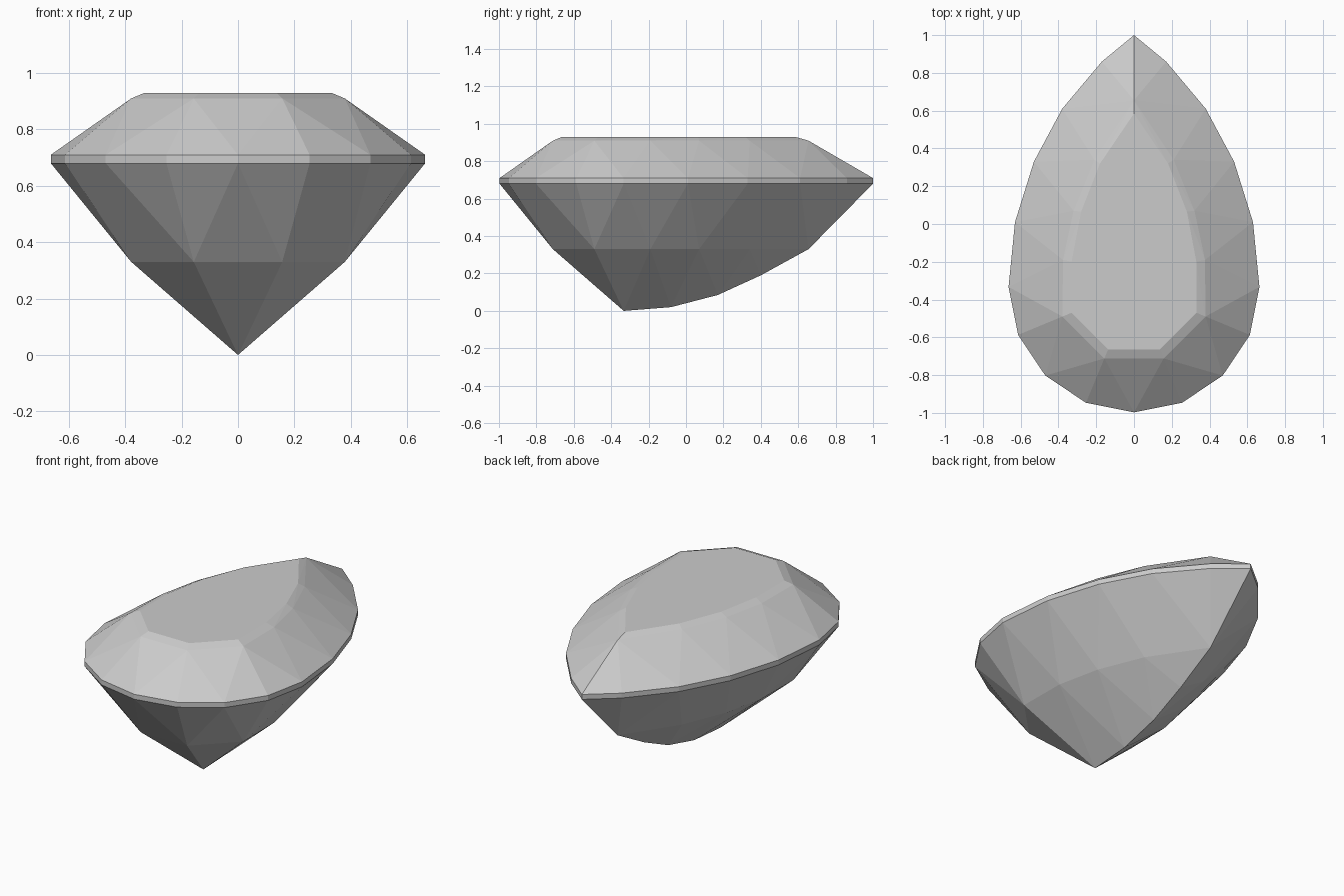
import bpy, bmesh, math

cube = bpy.data.objects.get("Cube")
if cube:
    bpy.data.objects.remove(cube, do_unlink=True)

CENTRE_Y = -0.333


def arc(radius, degrees):
    """Points of the round front end, measured from the front towards +x."""
    return [(radius * math.sin(math.radians(a)),
             CENTRE_Y - radius * math.cos(math.radians(a))) for a in degrees]


def level(outline, z):
    """Place a half outline at height z and mirror it across x = 0."""
    return [(s * x, y, z) for x, y in outline
            for s in ((1, -1) if x > 0.001 else (1,))]


# Half outlines: round front, then the tapering back
girdle = arc(0.664, (0, 22.5, 45, 67.5, 90)) + [
    (0.63, 0.01), (0.53, 0.33), (0.38, 0.61), (0.17, 0.86), (0, 1)]
facet_ring = arc(0.41, (22.5, 67.5)) + [
    (0.376, -0.19), (0.32, 0.07), (0.21, 0.34), (0, 0.655)]
table = arc(0.358, (22.5, 67.5)) + [
    (0.33, -0.2), (0.28, 0.065), (0.18, 0.32), (0, 0.585)]
keel = [(CENTRE_Y, 0), (-0.08, 0.02), (0.17, 0.085), (0.4, 0.19)]

points = (level(table, 0.93) + level(facet_ring, 0.91)
          + level(girdle, 0.71) + level(girdle, 0.68)
          + level(facet_ring, 0.33) + [(0, y, z) for y, z in keel])

# A cut stone is convex, so its facets are the hull of its corners
bm = bmesh.new()
for p in points:
    bm.verts.new(p)
hull = bmesh.ops.convex_hull(bm, input=bm.verts[:])
spare = [v for v in bm.verts if not v.link_faces]
bmesh.ops.delete(bm, geom=spare, context='VERTS')
bmesh.ops.dissolve_limit(bm, angle_limit=math.radians(0.5),
                         verts=bm.verts[:], edges=bm.edges[:])
bmesh.ops.recalc_face_normals(bm, faces=bm.faces[:])
mesh = bpy.data.meshes.new("pear_cut_gem")
bm.to_mesh(mesh)
bm.free()

# One plain grey, flat shaded
grey = bpy.data.materials.new("light_grey")
grey.use_nodes = True
colour = (0.6, 0.6, 0.6, 1)
grey.diffuse_color = colour
grey.node_tree.nodes["Principled BSDF"].inputs["Base Color"].default_value = colour
mesh.materials.append(grey)

gem = bpy.data.objects.new("pear_cut_gem", mesh)
bpy.context.collection.objects.link(gem)
